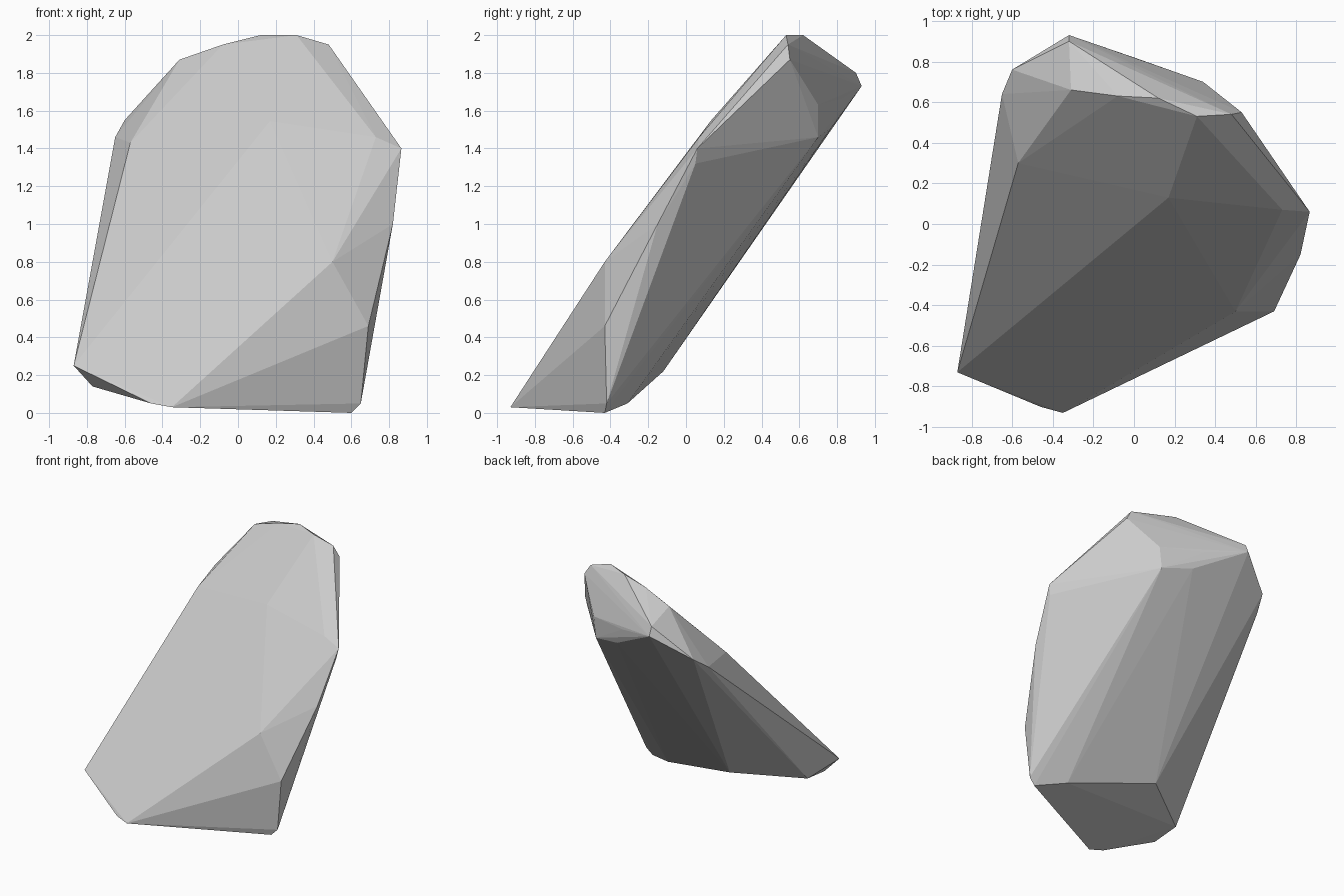
import bpy, bmesh

# Corner points of the chipped, leaning boulder
front_foot = [(-0.87, -0.73, 0.25), (-0.77, -0.68, 0.14), (-0.52, -0.83, 0.07),
              (-0.46, -0.90, 0.05), (-0.35, -0.93, 0.03), (0.60, -0.43, 0.0),
              (0.65, -0.42, 0.05)]
underside = [(-0.78, -0.45, 0.17), (-0.31, -0.12, 0.22), (-0.29, -0.08, 0.29),
             (0.38, -0.31, 0.05)]
right_edge = [(0.69, -0.43, 0.46), (0.50, -0.43, 0.80), (0.82, -0.15, 1.0),
              (0.865, 0.06, 1.40), (0.85, 0.05, 1.32), (0.73, 0.07, 1.46)]
crown = [(0.17, 0.13, 1.545), (0.31, 0.53, 2.0), (0.12, 0.62, 2.0), (0.48, 0.54, 1.95),
         (0.53, 0.55, 1.87), (-0.08, 0.63, 1.95), (-0.31, 0.66, 1.87), (-0.57, 0.30, 1.43)]
back = [(-0.65, 0.64, 1.46), (-0.60, 0.76, 1.55), (-0.32, 0.93, 1.73), (-0.32, 0.90, 1.80),
        (0.34, 0.70, 1.63), (0.32, 0.70, 1.46), (0.08, 0.77, 1.51), (0.0, 0.82, 1.66)]

# Wrap the corners in a convex faceted shell
bm = bmesh.new()
for p in front_foot + underside + right_edge + crown + back:
    bm.verts.new(p)
hull = bmesh.ops.convex_hull(bm, input=bm.verts[:])
loose = [v for v in bm.verts if not v.link_faces]
bmesh.ops.delete(bm, geom=loose, context='VERTS')
bmesh.ops.recalc_face_normals(bm, faces=bm.faces[:])

mesh = bpy.data.meshes.new("boulder")
bm.to_mesh(mesh)
bm.free()
boulder = bpy.data.objects.new("boulder", mesh)
bpy.context.collection.objects.link(boulder)
